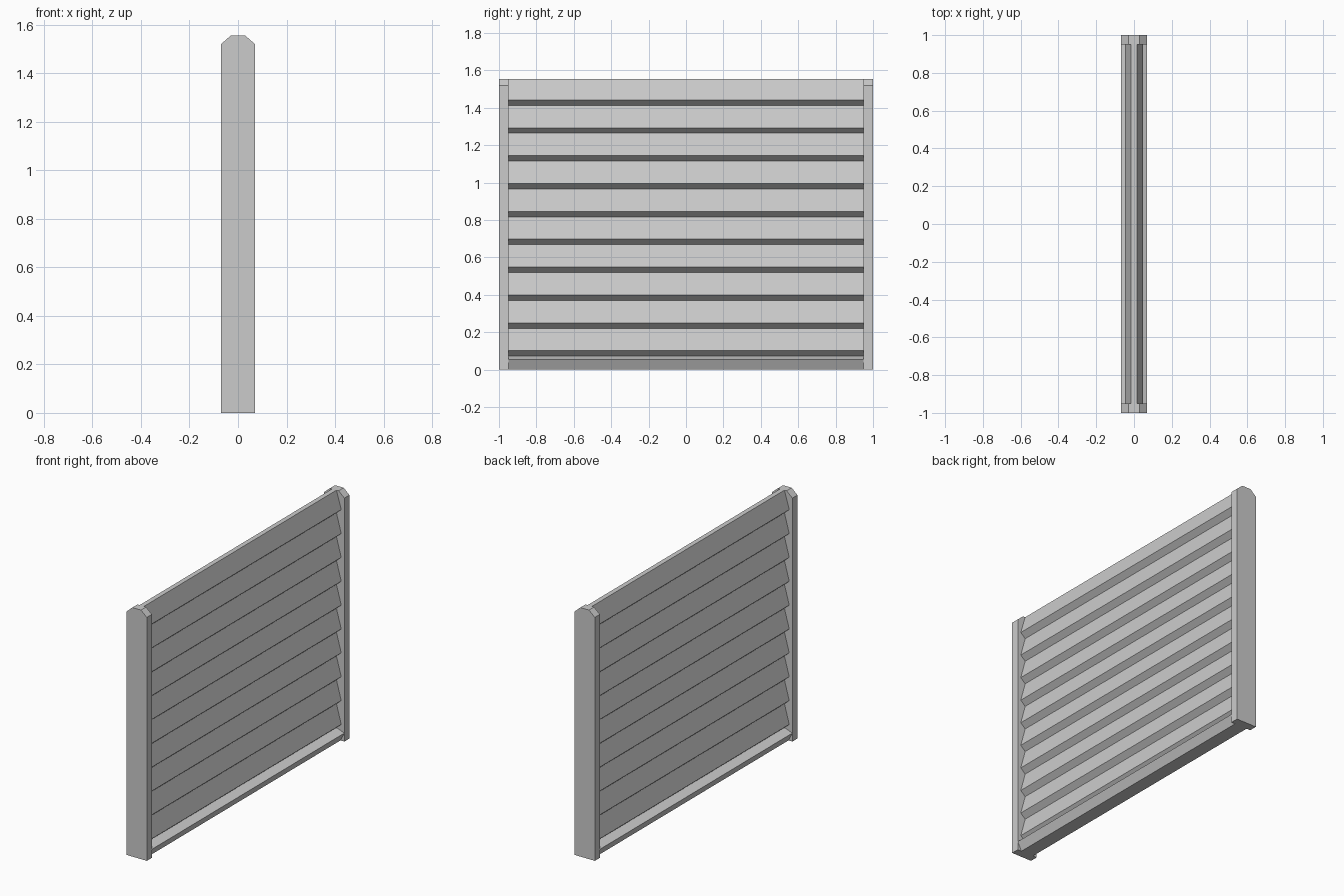
import bpy
import bmesh

if "Cube" in bpy.data.objects:
    bpy.data.objects.remove(bpy.data.objects["Cube"])


def extrude_profile(name, half, y0, y1):
    """Mirror a right-hand (x, z) outline in x and extrude it along y."""
    outline = half + [(-x, z) for x, z in reversed(half)]
    bm = bmesh.new()
    face = bm.faces.new([bm.verts.new((x, y0, z)) for x, z in outline])
    ext = bmesh.ops.extrude_face_region(bm, geom=[face])
    verts = [v for v in ext["geom"] if isinstance(v, bmesh.types.BMVert)]
    bmesh.ops.translate(bm, verts=verts, vec=(0, y1 - y0, 0))
    bmesh.ops.recalc_face_normals(bm, faces=bm.faces)
    mesh = bpy.data.meshes.new(name)
    bm.to_mesh(mesh)
    bm.free()
    obj = bpy.data.objects.new(name, mesh)
    bpy.context.collection.objects.link(obj)
    return obj


HEIGHT = 1.555
PITCH = 0.149
INNER = 0.95

# End posts with chamfered tops
post = [(0.07, 0), (0.07, 1.52), (0.03, HEIGHT)]
extrude_profile("left_post", post, -1.0, -INNER)
extrude_profile("right_post", post, INNER, 1.0)

# Louvred boards: ten sloping faces per side, each with a drip edge below
boards = [(0.015, HEIGHT)]
for i in range(10):
    tip = 1.442 - PITCH * i
    boards += [(0.048, tip), (0.015, tip - 0.029)]
extrude_profile("louvre_boards", boards, -INNER, INNER)

# Bottom rail, sloping off on top and tapering towards the ground
rail = [(0.043, 0), (0.07, 0.053), (0.015, 0.072)]
extrude_profile("bottom_rail", rail, -INNER, INNER)
